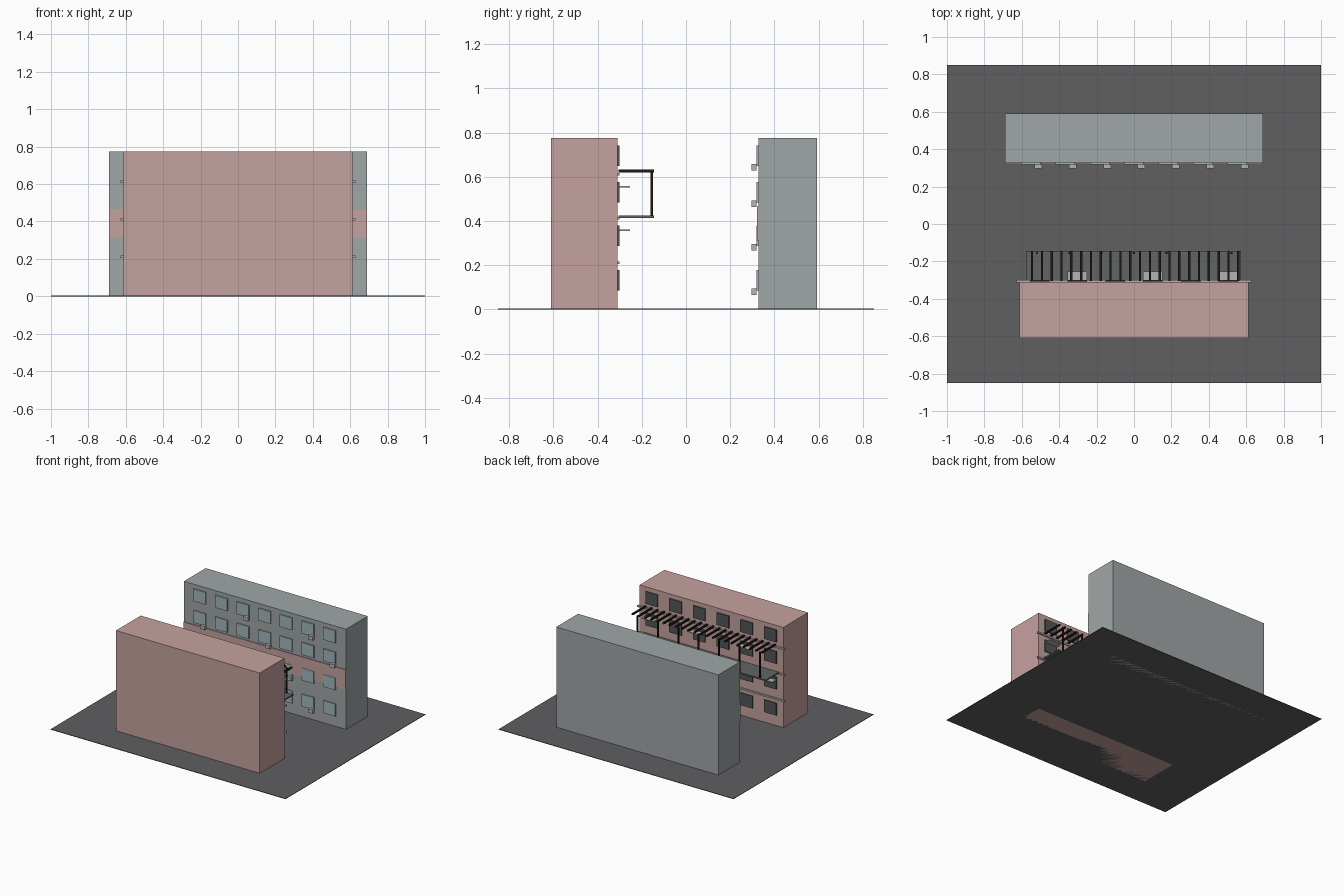
import bpy, bmesh
from mathutils import Matrix, Vector

if "Cube" in bpy.data.objects:
    bpy.data.objects.remove(bpy.data.objects["Cube"])


def material(name, r, g, b):
    m = bpy.data.materials.new(name)
    m.diffuse_color = (r, g, b, 1)
    m.use_nodes = True
    m.node_tree.nodes["Principled BSDF"].inputs["Base Color"].default_value = m.diffuse_color
    return m


PINK = material("pink_plaster", 0.56, 0.36, 0.35)
GREY = material("grey_plaster", 0.35, 0.38, 0.39)
ASPHALT = material("asphalt", 0.115, 0.115, 0.12)
GLASS = material("pale_blue_glass", 0.36, 0.47, 0.50)
DARK_GLASS = material("dark_glass", 0.085, 0.09, 0.095)
WOOD = material("dark_wood", 0.018, 0.009, 0.006)
METAL = material("light_metal", 0.45, 0.46, 0.46)
DECK = material("deck_grey", 0.12, 0.13, 0.13)


def boxes(name, mat, items):
    """One object made of boxes, each given as (x0, x1, y0, y1, z0, z1)."""
    bm = bmesh.new()
    for x0, x1, y0, y1, z0, z1 in items:
        centre = Vector(((x0 + x1) / 2, (y0 + y1) / 2, (z0 + z1) / 2))
        size = Matrix.Diagonal((x1 - x0, y1 - y0, z1 - z0, 1))
        bmesh.ops.create_cube(bm, size=1, matrix=Matrix.Translation(centre) @ size)
    mesh = bpy.data.meshes.new(name)
    bm.to_mesh(mesh)
    bm.free()
    mesh.materials.append(mat)
    obj = bpy.data.objects.new(name, mesh)
    bpy.context.collection.objects.link(obj)
    return obj


ROWS = [0.132, 0.333, 0.53, 0.695]          # window centre heights
GREY_COLS = [-0.552 + 0.184 * i for i in range(7)]
PINK_COLS = [-0.505 + 0.202 * i for i in range(6)]
HW, HH = 0.052, 0.047                       # half window size

# Street
boxes("street_slab", ASPHALT, [(-1, 1, -0.85, 0.85, 0, 0.004)])

# Grey building with a pink painted band
boxes("grey_building", GREY, [(-0.69, 0.69, 0.328, 0.592, 0, 0.775)])
boxes("pink_band", PINK, [(-0.69, 0.69, 0.322, 0.33, 0.312, 0.465)])
boxes("grey_building_windows", GLASS,
      [(x - HW, x + HW, 0.319, 0.3285, z - HH, z + HH) for x in GREY_COLS for z in ROWS])

# Air conditioner boxes, staggered under the windows
boxes("air_conditioners", METAL,
      [(x + 0.02, x + 0.06, 0.297, 0.319, z - 0.066, z - 0.038)
       for r, z in enumerate(ROWS) for c, x in enumerate(GREY_COLS) if (r + c) % 3 == 2])

# Pink building
boxes("pink_building", PINK, [(-0.612, 0.612, -0.61, -0.309, 0, 0.775)])
boxes("pink_building_windows", DARK_GLASS,
      [(x - HW, x + HW, -0.3095, -0.301, z - HH, z + HH) for x in PINK_COLS for z in ROWS])
boxes("floor_ledges", METAL,
      [(-0.627, 0.627, -0.312, -0.3, z, z + 0.012) for z in (0.206, 0.406, 0.606)])
boxes("window_shelves", METAL,
      [(x - HW, x + HW, -0.31, -0.253, ROWS[r] + 0.022, ROWS[r] + 0.028)
       for r in (1, 2) for c, x in enumerate(PINK_COLS) if (r + c) % 2 == 1])

# Balcony deck and the pergola over it
boxes("balcony_deck", DECK, [(-0.578, 0.572, -0.305, -0.145, 0.414, 0.424)])
boxes("pergola_posts", WOOD,
      [(x - 0.005, x + 0.005, -0.16, -0.15, 0.42, 0.622)
       for x in (-0.52 + 0.1735 * i for i in range(7))])
boxes("pergola_slats", WOOD,
      [(x - 0.006, x + 0.006, -0.305, -0.145, 0.62, 0.632)
       for x in (-0.545 + 0.0525 * i for i in range(22))])
